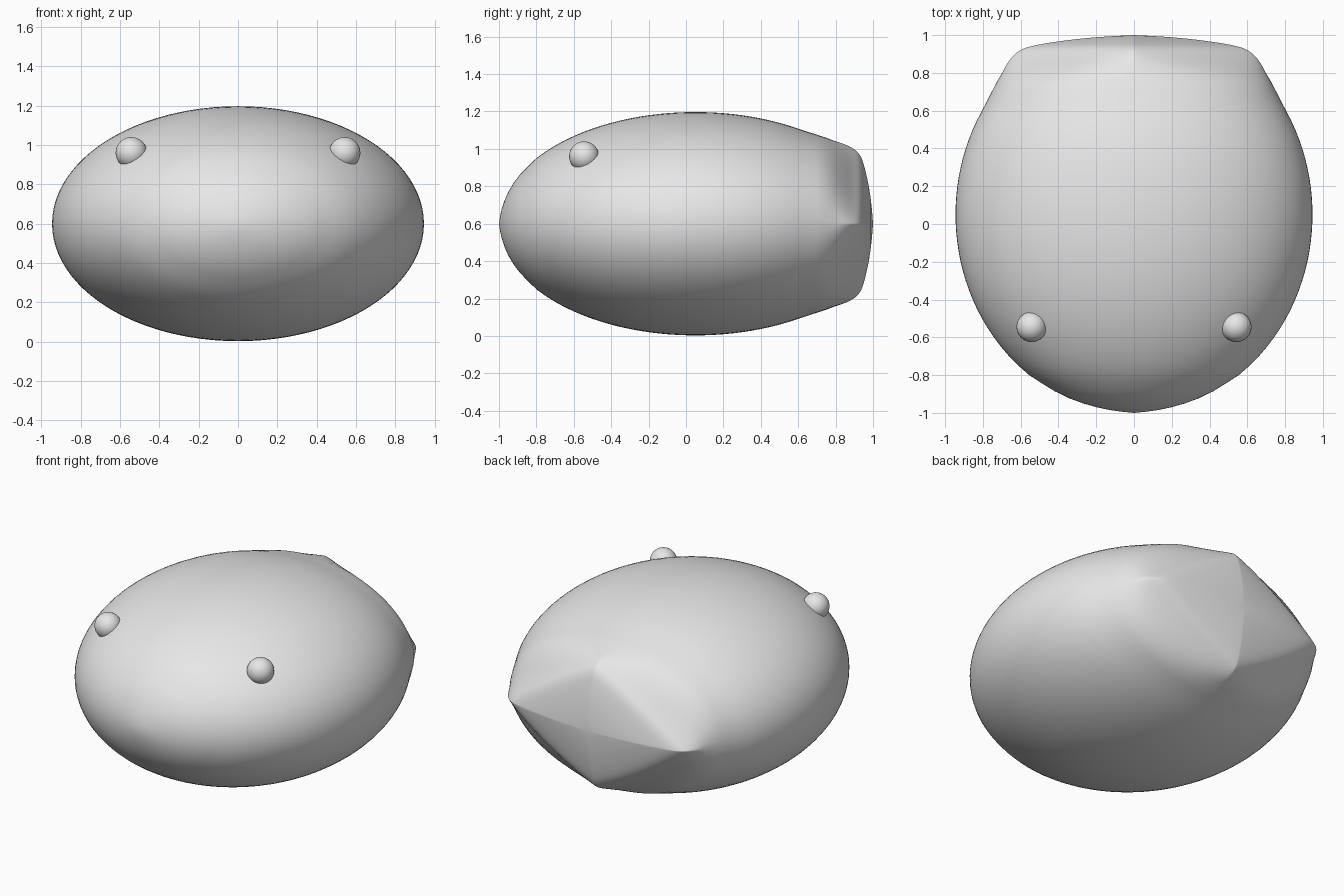
import bpy, bmesh, math

if "Cube" in bpy.data.objects:
    bpy.data.objects.remove(bpy.data.objects["Cube"])

grey = bpy.data.materials.new("plain grey")
grey.diffuse_color = (0.8, 0.8, 0.8, 1)
grey.use_nodes = True
grey.node_tree.nodes["Principled BSDF"].inputs["Base Color"].default_value = grey.diffuse_color

WIDTH, HEIGHT, MID = 0.945, 0.597, 0.6
SEG = 96

# lengthwise profile: (y, size relative to the widest section)
nose = [(-0.993, 0.075), (-0.985, 0.135), (-0.97, 0.21), (-0.95, 0.285),
        (-0.92, 0.37), (-0.885, 0.445), (-0.84, 0.522)]
tail = [(0.65, 0.824), (0.7, 0.797), (0.75, 0.77), (0.8, 0.738), (0.83, 0.722),
        (0.86, 0.703), (0.885, 0.682), (0.905, 0.66), (0.92, 0.637), (0.935, 0.60),
        (0.947, 0.55), (0.957, 0.49), (0.967, 0.42), (0.978, 0.33),
        (0.988, 0.22), (0.995, 0.11)]
middle = []
for i in range(29):
    y = -0.80 + i * 0.05
    middle.append((y, math.sqrt(1 - ((y - 0.05) / 1.05) ** 2)))


def exponent(y):
    # oval sections that pinch into a four-cornered section at the back
    t = min(max((y - 0.72) / 0.2, 0), 1)
    return 2 - 0.85 * t * t * (3 - 2 * t)


def power(v, p):
    return math.copysign(abs(v) ** p, v) if abs(v) > 1e-9 else 0.0


def finish(bm, name):
    bmesh.ops.recalc_face_normals(bm, faces=bm.faces)
    mesh = bpy.data.meshes.new(name)
    bm.to_mesh(mesh)
    bm.free()
    mesh.materials.append(grey)
    for p in mesh.polygons:
        p.use_smooth = True
    ob = bpy.data.objects.new(name, mesh)
    bpy.context.collection.objects.link(ob)
    return ob


# body: lofted rings closed by a point at each end
bm = bmesh.new()
rings = []
for y, f in nose + middle + tail:
    p = 2 / exponent(y)
    ring = []
    for k in range(SEG):
        a = 2 * math.pi * k / SEG
        ring.append(bm.verts.new((WIDTH * f * power(math.cos(a), p), y,
                                  MID + HEIGHT * f * power(math.sin(a), p))))
    rings.append(ring)
for r0, r1 in zip(rings, rings[1:]):
    for k in range(SEG):
        j = (k + 1) % SEG
        bm.faces.new((r0[k], r0[j], r1[j], r1[k]))
for ring, y in ((rings[0], -1.0), (rings[-1], 1.0)):
    tip = bm.verts.new((0, y, MID))
    for k in range(SEG):
        bm.faces.new((ring[k], ring[(k + 1) % SEG], tip))
finish(bm, "body")

# eyes: small balls half sunk in the body
for side, label in ((-1, "left"), (1, "right")):
    bm = bmesh.new()
    bmesh.ops.create_uvsphere(bm, u_segments=32, v_segments=16, radius=0.08)
    eye = finish(bm, "eye_" + label)
    eye.location = (side * 0.542, -0.545, 0.96)
